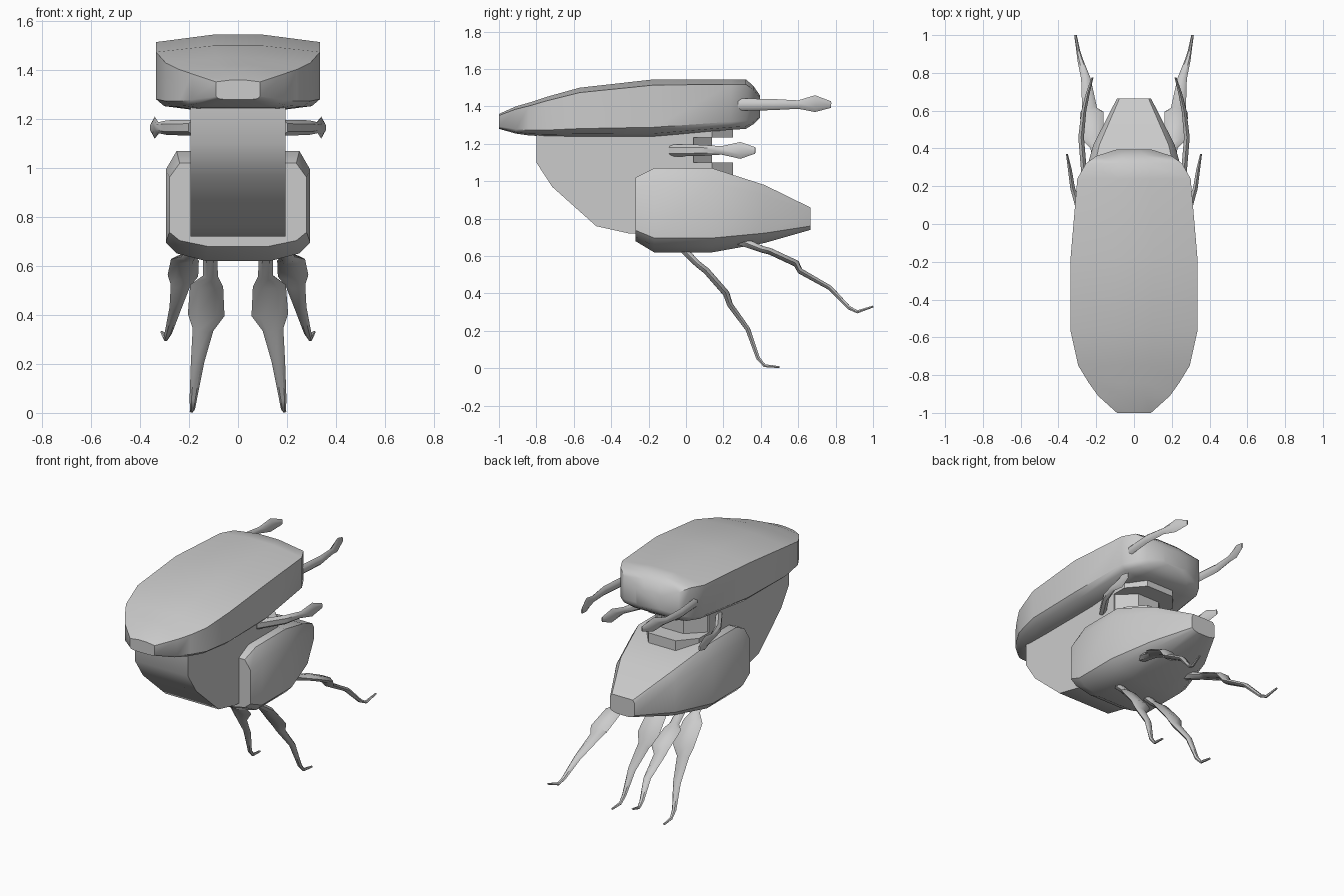
import bpy, bmesh
from math import cos, sin, pi, radians
from mathutils import Vector

if "Cube" in bpy.data.objects:
    bpy.data.objects.remove(bpy.data.objects["Cube"])


def finish(name, bm, angle=40):
    bmesh.ops.recalc_face_normals(bm, faces=bm.faces[:])
    me = bpy.data.meshes.new(name)
    bm.to_mesh(me)
    bm.free()
    ob = bpy.data.objects.new(name, me)
    bpy.context.collection.objects.link(ob)
    bpy.ops.object.select_all(action='DESELECT')
    ob.select_set(True)
    bpy.context.view_layer.objects.active = ob
    bpy.ops.object.shade_smooth_by_angle(angle=radians(angle))
    return ob


def loft(name, rings, angle=40):
    """Skin a list of equal-length rings and cap both ends."""
    bm = bmesh.new()
    vs = [[bm.verts.new(p) for p in r] for r in rings]
    n = len(vs[0])
    for a, b in zip(vs, vs[1:]):
        for i in range(n):
            bm.faces.new((a[i], a[(i + 1) % n], b[(i + 1) % n], b[i]))
    bm.faces.new(vs[0])
    bm.faces.new(vs[-1])
    return finish(name, bm, angle)


def body_ring(y, w, zb, zt, half):
    """half: (x fraction, z fraction) corners from bottom to top, mirrored in x."""
    right = [(w * fx, y, zb + (zt - zb) * fz) for fx, fz in half]
    return right + [(-x, yy, z) for x, yy, z in reversed(right)]


def limb(name, path, axis, side):
    """Flat tapered limb; path holds x, y, z, width along axis, thickness."""
    pts = [Vector((p[0] * side, p[1], p[2])) for p in path]
    rings = []
    for i, p in enumerate(path):
        t = (pts[min(i + 1, len(pts) - 1)] - pts[max(i - 1, 0)]).normalized()
        u = (axis - t * axis.dot(t)).normalized()
        v = t.cross(u)
        rings.append([pts[i] + u * cos(k * pi / 3) * p[3] / 2 + v * sin(k * pi / 3) * p[4] / 1.73
                      for k in range(6)])
    return loft(name, rings, 45)


# upper shell
shell = [(-1.0, .09, 1.28, 1.36), (-.91, .19, 1.255, 1.40), (-.84, .24, 1.245, 1.42),
         (-.75, .295, 1.24, 1.45), (-.57, .335, 1.24, 1.50), (-.17, .335, 1.24, 1.545),
         (.24, .30, 1.275, 1.545), (.32, .255, 1.28, 1.545), (.36, .20, 1.305, 1.51),
         (.395, .09, 1.34, 1.46)]
half = [(.6, 0), (.9, .05), (1, .16), (1, .9), (.3, 1)]
loft("upper_shell", [body_ring(*s, half) for s in shell])

# lower abdomen
abdomen = [(-.27, .28, .68, 1.02), (-.17, .295, .62, 1.07), (.14, .295, .62, 1.07),
           (.42, .215, .67, .98), (.665, .09, .74, .86)]
half = [(.44, 0), (.85, .07), (1, .17), (1, .83), (.85, 1)]
loft("lower_abdomen", [body_ring(*s, half) for s in abdomen])

# chest block: side profile extruded across x
profile = [(-.8, 1.30), (-.8, 1.10), (-.715, .97), (-.48, .76), (-.3, .72), (.04, .72), (.04, 1.30)]
loft("chest_block", [[(x, y, z) for y, z in profile] for x in (-.195, .195)])


# waist between the two bodies, with a flange above and below
def prism(name, outline, z0, z1):
    full = outline + [(-x, y) for x, y in reversed(outline)]
    return loft(name, [[(x, y, z) for x, y in full] for z in (z0, z1)])


flange = [(.195, .03), (.195, .14), (.1, .25)]
prism("waist_core", [(.195, .03), (.08, .14)], 1.0, 1.28)
prism("waist_top_flange", flange, 1.235, 1.30)
prism("waist_bottom_flange", flange, .98, 1.10)

# limbs: x, y, z, width, thickness
upper_arm = [(.265, .28, 1.41, .065, .03), (.28, .46, 1.41, .06, .03), (.265, .6, 1.41, .045, .025),
             (.245, .69, 1.415, .09, .02), (.22, .775, 1.41, .035, .01)]
middle_arm = [(.185, -.08, 1.165, .065, .04), (.29, .08, 1.165, .06, .035), (.325, .19, 1.165, .045, .025),
              (.34, .29, 1.165, .09, .02), (.355, .37, 1.165, .035, .01)]
front_leg = [(.115, -.04, .66, .06, .04), (.112, .06, .56, .06, .035), (.128, .11, .52, .135, .035),
             (.13, .215, .40, .15, .035), (.143, .235, .34, .085, .03), (.165, .33, .21, .055, .025),
             (.183, .385, .055, .03, .02), (.186, .42, .014, .02, .016), (.19, .5, .006, .015, .01)]
back_leg = [(.17, .27, .69, .06, .05), (.20, .41, .635, .065, .035), (.217, .45, .625, .115, .035),
            (.225, .59, .56, .125, .035), (.235, .61, .52, .08, .03), (.255, .77, .43, .05, .025),
            (.285, .87, .325, .03, .02), (.295, .915, .302, .02, .016), (.31, 1.0, .33, .014, .01)]
X, Z = Vector((1, 0, 0)), Vector((0, 0, 1))
for side, tag in ((1, "right"), (-1, "left")):
    limb("upper_arm_" + tag, upper_arm, Z, side)
    limb("middle_arm_" + tag, middle_arm, Z, side)
    limb("front_leg_" + tag, front_leg, X, side)
    limb("back_leg_" + tag, back_leg, X, side)
